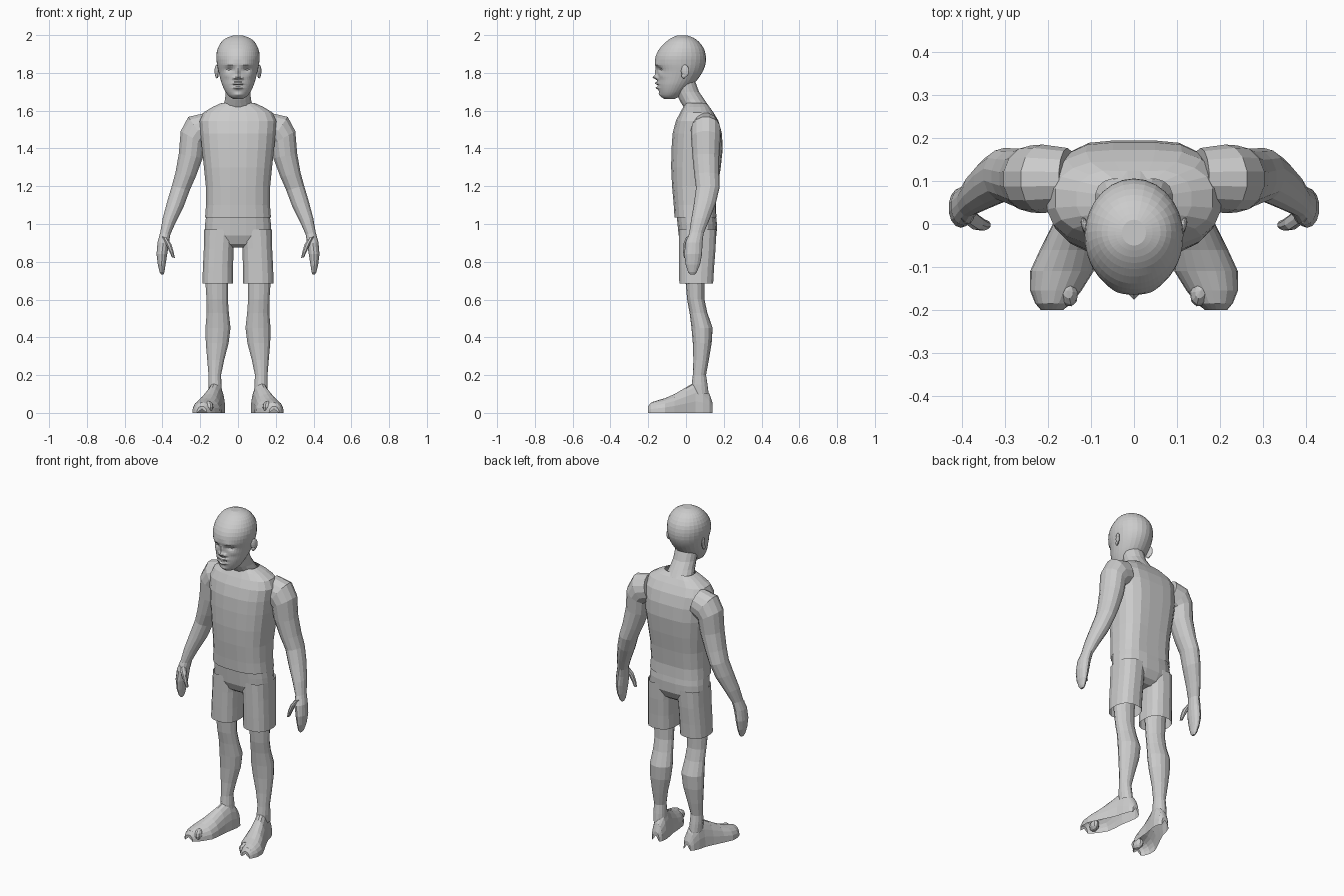
import bpy, bmesh, math
from mathutils import Vector

TAU = 2 * math.pi


def spow(v, e):
    return math.copysign(abs(v) ** e, v)


def loft(name, rings, caps=(False, False), closed=True, mirror=False):
    """Skin a list of equal-length point rings."""
    bm = bmesh.new()
    vr = [[bm.verts.new(p) for p in r] for r in rings]
    n = len(vr[0])
    for a, b in zip(vr, vr[1:]):
        for i in range(n if closed else n - 1):
            j = (i + 1) % n
            bm.faces.new((a[i], a[j], b[j], b[i]))
    for flag, r in zip(caps, (vr[0], vr[-1])):
        if flag:
            c = bm.verts.new(sum((v.co for v in r), Vector()) / n)
            for i in range(n if closed else n - 1):
                bm.faces.new((r[i], r[(i + 1) % n], c))
    return finish(name, bm, mirror)


def finish(name, bm, mirror):
    bmesh.ops.recalc_face_normals(bm, faces=bm.faces)
    me = bpy.data.meshes.new(name)
    bm.to_mesh(me)
    bm.free()
    ob = bpy.data.objects.new(name, me)
    bpy.context.collection.objects.link(ob)
    if mirror:
        ob.modifiers.new("Mirror", 'MIRROR').use_mirror_merge = False
    return ob


def oval(cx, cy, cz, rx, ry, tilt=0, n=14, p=2.0):
    """Superellipse ring, tilted about the y axis by tilt degrees."""
    a = math.radians(tilt)
    pts = []
    for i in range(n):
        t = TAU * (i + .5) / n
        u, v = rx * spow(math.cos(t), 2 / p), ry * spow(math.sin(t), 2 / p)
        pts.append((cx + u * math.cos(a), cy + v, cz + u * math.sin(a)))
    return pts


def span(z, rx, front, back, n=20, p=2.6):
    """Centred ring given by half width and front/back y."""
    return oval(0, (front + back) / 2, z, rx, (back - front) / 2, 0, n, p)


def ball(name, loc, size, rot=0, segs=12, rings=8, mirror=True):
    bm = bmesh.new()
    bmesh.ops.create_uvsphere(bm, u_segments=segs, v_segments=rings, radius=1)
    c, s = math.cos(rot), math.sin(rot)
    for v in bm.verts:
        x, y, z = (v.co[i] * size[i] for i in range(3))
        v.co = (loc[0] + x * c - y * s, loc[1] + x * s + y * c, loc[2] + z)
    return finish(name, bm, mirror)


# Head: interpolated profile (z, half width, front y, back y) plus face relief
keys = [(1.662, .025, -.115, -.06), (1.675, .046, -.132, -.035), (1.70, .066, -.143, 0),
        (1.735, .083, -.149, .035), (1.77, .094, -.150, .065), (1.81, .104, -.153, .09),
        (1.85, .112, -.164, .104), (1.89, .115, -.160, .105), (1.93, .107, -.139, .094),
        (1.965, .087, -.105, .068), (1.985, .062, -.077, .041), (1.997, .028, -.05, .01)]
# (x, z, spread x, spread z, push forward)
relief = [(0, 1.776, .013, .011, .024), (.02, 1.772, .008, .008, .012),
          (0, 1.803, .009, .022, .012), (0, 1.745, .023, .0065, .018),
          (0, 1.720, .021, .0065, .016), (0, 1.732, .028, .003, -.004),
          (.046, 1.818, .018, .011, -.013), (.042, 1.845, .024, .007, .006),
          (0, 1.685, .022, .010, .006), (.06, 1.785, .018, .014, .004)]


def catmull(a, b, c, d, t):
    return tuple(.5 * (2 * q + (r - p) * t + (2 * p - 5 * q + 4 * r - s) * t * t
                       + (3 * q - p - 3 * r + s) * t ** 3) for p, q, r, s in zip(a, b, c, d))


profile = []
for i in range(len(keys) - 1):
    steps = 5 if keys[i][0] < 1.85 else 2
    quad = [keys[max(0, min(len(keys) - 1, i + k))] for k in (-1, 0, 1, 2)]
    profile += [catmull(*quad, s / steps) for s in range(steps)]
profile.append(keys[-1])
rings = []
for z, w, f, b in profile:
    ring = []
    for i in range(40):
        u = TAU * i / 40
        t = u - .5 * math.sin(u)
        x, y = w * math.sin(t), (f + b) / 2 - (b - f) / 2 * math.cos(t)
        if math.cos(t) > 0:
            y -= sum(h * math.exp(-((abs(x) - cx) / sx) ** 2 - ((z - cz) / sz) ** 2)
                     for cx, cz, sx, sz, h in relief)
        ring.append((x, y, z))
    rings.append(ring)
head = loft("head", rings, (True, True))
ball("eye", (.045, -.117, 1.817), (.017, .016, .011))
ball("ear", (.113, -.005, 1.81), (.009, .022, .034), -.35)
ball("ear_lobe", (.112, -.012, 1.785), (.008, .013, .014), -.3)

# Neck
loft("neck", [oval(0, cy, z, rx, ry, 0, 16) for cy, z, rx, ry in [
    (.065, 1.57, .10, .075), (.055, 1.62, .08, .07), (.03, 1.66, .07, .068),
    (.008, 1.70, .066, .062), (-.01, 1.75, .066, .062), (-.015, 1.79, .07, .07)]])

# Shirt, with a shallow spine groove
rings = [span(*s) for s in [
    (1.035, .176, -.062, .168), (1.10, .171, -.066, .165), (1.20, .172, -.075, .176),
    (1.30, .182, -.08, .191), (1.40, .193, -.078, .201), (1.48, .20, -.072, .196),
    (1.545, .205, -.055, .178), (1.59, .185, -.032, .152), (1.62, .135, -.015, .132),
    (1.64, .09, -.005, .115)]]
rings = [[(x, y - (.012 * math.exp(-(x / .05) ** 2) if y > .1 else 0), z) for x, y, z in r]
         for r in rings]
loft("shirt", rings)

# Shorts: hip section and two open legs
loft("shorts_hips", [span(*s) for s in [
    (1.06, .168, -.052, .158), (1.0, .176, -.046, .165), (.94, .178, -.04, .163),
    (.895, .165, -.02, .14), (.875, .12, .01, .11)]], (False, True))
loft("shorts_leg", [oval(cx, cy, z, rx, ry, 0, 16, 2.5) for cx, cy, z, rx, ry in [
    (.096, .062, .97, .084, .100), (.102, .060, .87, .080, .098),
    (.106, .056, .77, .081, .094), (.108, .054, .685, .082, .091)]], mirror=True)

# Arms: shoulder cap down to the mitten hand
loft("arm", [oval(*s) for s in [
    (.155, .105, 1.512, .08, .072, 75), (.213, .105, 1.495, .09, .08, 55),
    (.24, .105, 1.455, .075, .078, 30), (.25, .105, 1.36, .066, .071, 10),
    (.278, .11, 1.26, .056, .066, 12), (.303, .115, 1.19, .05, .062, 15),
    (.33, .10, 1.11, .047, .058, 20), (.364, .075, 1.02, .037, .048, 18),
    (.385, .055, .95, .028, .038, 12), (.396, .042, .90, .031, .045, 6),
    (.403, .038, .84, .029, .047, 0), (.404, .036, .785, .021, .038, 0),
    (.402, .034, .745, .013, .023, 0), (.401, .034, .732, .006, .012, 0)]],
    (True, True), mirror=True)
loft("thumb", [oval(*s, 8) for s in [
    (.388, .02, .93, .016, .02, 15), (.368, .004, .895, .018, .018, 15),
    (.353, -.002, .855, .014, .014, 15), (.342, -.002, .822, .009, .010, 15)]],
    (False, True), mirror=True)

# Legs from inside the shorts to the ankle
loft("leg", [oval(cx, cy, z, rx, ry) for cx, cy, z, rx, ry in [
    (.110, .055, .80, .068, .062), (.112, .048, .69, .062, .050),
    (.110, .052, .60, .058, .046), (.107, .066, .53, .060, .047),
    (.106, .085, .45, .068, .056), (.110, .086, .37, .062, .050),
    (.118, .080, .28, .046, .041), (.123, .071, .20, .034, .035),
    (.122, .072, .15, .036, .042), (.120, .075, .10, .036, .045)]], mirror=True)

# Feet: arched sections turned slightly outward, open soles
loft("foot", [[(cx - w * math.cos(a), y, h * spow(math.sin(a), .85))
               for a in [math.pi * i / 10 for i in range(11)]]
              for y, cx, w, h in [
    (.140, .105, .022, .055), (.125, .107, .035, .10), (.09, .112, .044, .15),
    (.05, .120, .046, .165), (0, .136, .053, .135), (-.06, .153, .066, .10),
    (-.11, .168, .074, .078), (-.155, .182, .060, .065), (-.185, .188, .042, .055),
    (-.20, .191, .026, .035)]], (True, True), closed=False, mirror=True)
ball("big_toe", (.155, -.155, .032), (.024, .038, .032), -.25, 10, 6)
